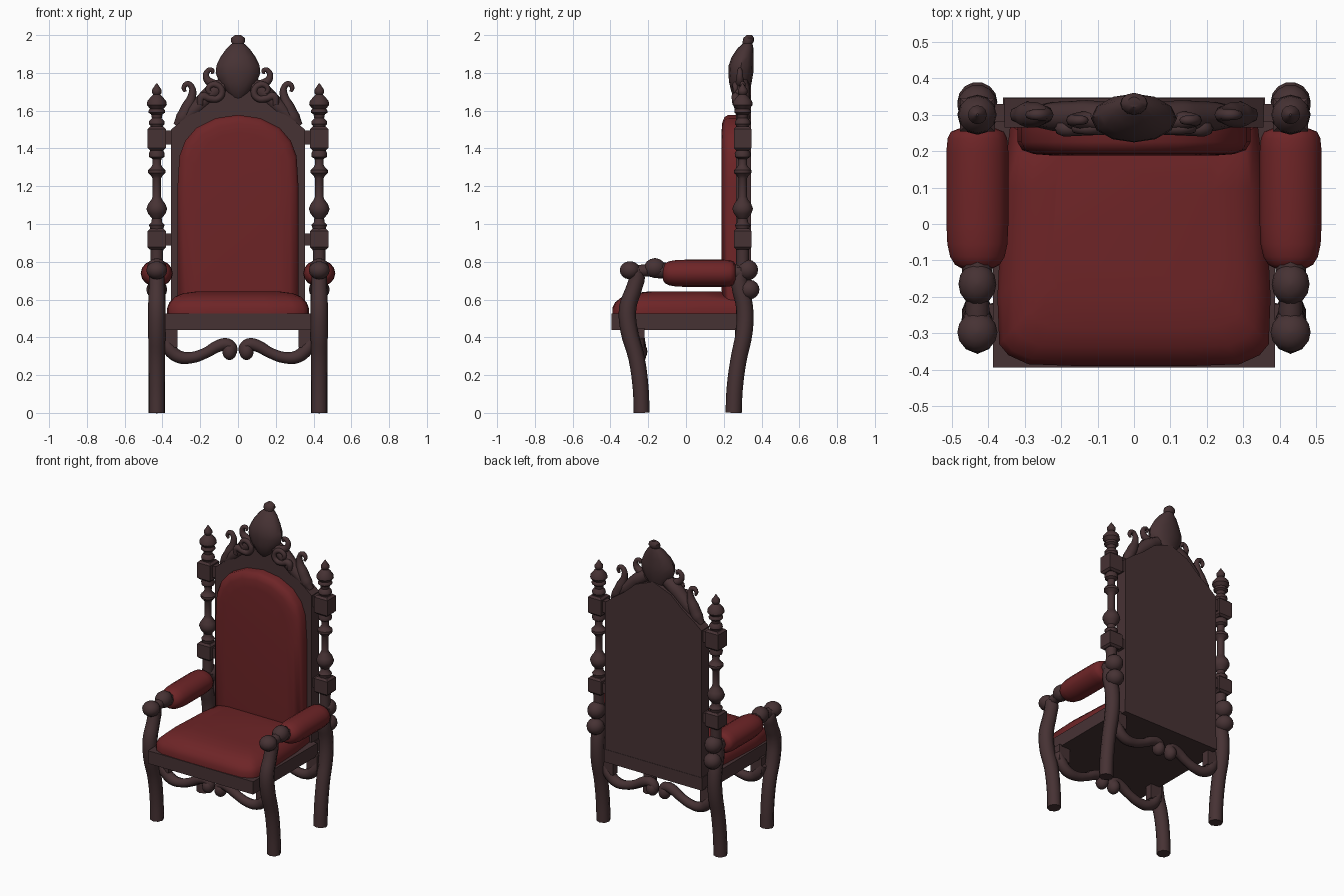
import bpy, bmesh, math
from mathutils import Vector


def material(name, rgb):
    m = bpy.data.materials.new(name)
    m.diffuse_color = (*rgb, 1)
    return m


WOOD = material("dark wood", (0.062, 0.032, 0.034))
RED = material("red upholstery", (0.155, 0.018, 0.020))


def finish(ob, mat, angle=40):
    ob.data.materials.clear()
    ob.data.materials.append(mat)
    bpy.ops.object.select_all(action='DESELECT')
    ob.select_set(True)
    bpy.context.view_layer.objects.active = ob
    bpy.ops.object.shade_smooth_by_angle(angle=math.radians(angle))
    return ob


def loft(name, rings, mat, angle=40):
    """Skin a list of equal-length closed rings and cap both ends."""
    bm = bmesh.new()
    vs = [[bm.verts.new(p) for p in r] for r in rings]
    n = len(vs[0])
    for a, b in zip(vs, vs[1:]):
        for i in range(n):
            bm.faces.new((a[i], a[(i + 1) % n], b[(i + 1) % n], b[i]))
    bm.faces.new(vs[0])
    bm.faces.new(vs[-1])
    bmesh.ops.recalc_face_normals(bm, faces=bm.faces)
    me = bpy.data.meshes.new(name)
    bm.to_mesh(me)
    bm.free()
    ob = bpy.data.objects.new(name, me)
    bpy.context.collection.objects.link(ob)
    return finish(ob, mat, angle)


def box(name, x0, x1, y0, y1, z0, z1, bevel=0.0):
    def ring(z, e):
        return [(x0 + e, y0 + e, z), (x1 - e, y0 + e, z), (x1 - e, y1 - e, z), (x0 + e, y1 - e, z)]
    rings = [ring(z0, 0), ring(z1, 0)]
    if bevel:
        rings = [ring(z0, bevel), ring(z0 + bevel, 0), ring(z1 - bevel, 0), ring(z1, bevel)]
    return loft(name, rings, WOOD, 25)


def ellipse(c, u, v, n=14):
    c, u, v = Vector(c), Vector(u), Vector(v)
    return [c + u * math.cos(2 * math.pi * i / n) + v * math.sin(2 * math.pi * i / n) for i in range(n)]


def lathe(name, x, y, profile, n=12):
    return loft(name, [ellipse((x, y, z), (r, 0, 0), (0, r, 0), n) for z, r in profile], WOOD)


def ball(name, c, rx, ry, rz):
    rings = []
    for k in range(9):
        t = math.pi * (0.03 + 0.94 * k / 8)
        s = math.sin(t)
        rings.append(ellipse((c[0], c[1], c[2] - rz * math.cos(t)), (rx * s, 0, 0), (0, ry * s, 0)))
    return loft(name, rings, WOOD, 60)


def tube(name, pts, mat=WOOD, res=4):
    """Round bar through (x, y, z, radius) points."""
    cu = bpy.data.curves.new(name, 'CURVE')
    cu.dimensions = '3D'
    cu.bevel_depth = 1
    cu.bevel_resolution = 2
    cu.use_fill_caps = True
    cu.resolution_u = res
    sp = cu.splines.new('BEZIER')
    sp.bezier_points.add(len(pts) - 1)
    for b, p in zip(sp.bezier_points, pts):
        b.co = p[:3]
        b.radius = p[3]
        b.handle_left_type = b.handle_right_type = 'AUTO'
    ob = bpy.data.objects.new(name, cu)
    bpy.context.collection.objects.link(ob)
    bpy.ops.object.select_all(action='DESELECT')
    ob.select_set(True)
    bpy.context.view_layer.objects.active = ob
    bpy.ops.object.convert(target='MESH')
    return finish(bpy.context.view_layer.objects.active, mat, 50)


def mirrored(half):
    return half + [(-x, v) for x, v in reversed(half) if x > 1e-6]


# Seat frame and arched back panel
box("seat_frame", -0.387, 0.387, -0.394, 0.28, 0.44, 0.525)
box("back_rail", -0.36, 0.36, 0.27, 0.347, 0.44, 0.525)
arch = mirrored([(0.355, 0.52), (0.355, 1.5), (0.30, 1.545), (0.22, 1.60), (0.13, 1.68), (0, 1.73)])
loft("back_panel", [[(x, y, z) for x, z in arch] for y in (0.265, 0.345)], WOOD)

# Back cushion
outline = mirrored([(0.32, 0.57), (0.32, 1.2), (0.31, 1.36), (0.28, 1.44), (0.22, 1.51),
                    (0.12, 1.56), (0, 1.578)])
loft("back_cushion", [[(x * s, y, 1.07 + (z - 1.07) * (0.4 + 0.6 * s)) for x, z in outline]
                      for y, s in ((0.27, 1), (0.225, 1), (0.203, .96), (0.192, .86), (0.188, .7))], RED, 60)

# Seat cushion
outline = mirrored([(0.34, 0.27), (0.36, 0.1), (0.375, -0.2), (0.37, -0.33), (0.345, -0.36),
                    (0.29, -0.385), (0.15, -0.39)])
loft("seat_cushion", [[(x * s, 0.08 + (y - 0.08) * s, z) for x, y in outline]
                      for z, s in ((0.52, 1), (0.555, 1), (0.585, .97), (0.615, .89), (0.633, .78), (0.642, .6))],
     RED, 60)

for side in (-1, 1):
    X = 0.43 * side

    # Curved front leg rising to a scroll
    tube("front_leg", [(X, -0.235, 0, .042), (X, -0.24, 0.13, .042), (X, -0.262, 0.29, .043), (X, -0.302, 0.44, .046),
                       (X, -0.308, 0.56, .046), (X, -0.272, 0.67, .042), (X, -0.262, 0.73, .042),
                       (X, -0.30, 0.762, .04)])
    ball("front_leg_scroll", (X, -0.297, 0.755), .055, .055, .048)

    # Curved back leg with knuckles
    tube("back_leg", [(X, 0.252, 0, .043), (X, 0.258, 0.13, .043), (X, 0.278, 0.28, .043), (X, 0.308, 0.43, .045),
                      (X, 0.31, 0.56, .045), (X, 0.285, 0.68, .045), (X, 0.29, 0.77, .042)])
    ball("back_leg_knuckle", (X, 0.335, 0.653), .055, .055, .052)
    ball("arm_back_knuckle", (X, 0.325, 0.757), .055, .058, .055)

    # Armrest: wooden core, front knuckle and padded sleeve
    tube("arm_core", [(X, -0.27, 0.745, .034), (X, -0.21, 0.755, .032), (X, -0.15, 0.755, .042), (X, 0.1, 0.74, .042),
                      (X, 0.3, 0.745, .045)])
    ball("arm_front_knuckle", (X, -0.165, 0.767), .052, .058, .052)
    pad = [(-0.122, .5), (-0.112, .72), (-0.09, .88), (-0.055, .97), (0, 1), (0.2, 1), (0.235, .96), (0.253, .86),
           (0.262, .6)]
    loft("arm_pad", [ellipse((X, y, 0.739), (.085 * s, 0, 0), (0, 0, .072 * s), 16) for y, s in pad], RED, 60)

    # Turned post with square blocks and finial
    lathe("back_post", X, 0.30, [
        (0.72, .034), (0.84, .034), (0.98, .036), (0.995, .042), (1.01, .028), (1.03, .026), (1.055, .046),
        (1.08, .055), (1.105, .046), (1.13, .028), (1.145, .022), (1.24, .022), (1.255, .03), (1.27, .046),
        (1.285, .046), (1.30, .03), (1.315, .022), (1.345, .024), (1.355, .04), (1.375, .042), (1.39, .034),
        (1.52, .034), (1.53, .042), (1.545, .04), (1.56, .026), (1.58, .03), (1.59, .044), (1.60, .044),
        (1.61, .036), (1.63, .053), (1.65, .05), (1.675, .03), (1.685, .018), (1.695, .026), (1.71, .026),
        (1.73, .012), (1.745, .003)])
    for z0, z1 in ((0.865, 0.975), (1.39, 1.515)):
        box("post_block", X - .048, X + .048, 0.254, 0.346, z0, z1, 0.012)
    for z0, z1 in ((0.885, 0.95), (1.42, 1.495)):
        a, b = sorted((0.34 * side, 0.40 * side))
        box("post_bracket", a, b, 0.28, 0.33, z0, z1)

    # Scrolled stretchers under the seat, front and back
    for label, y in (("front", -0.245), ("back", 0.285)):
        path = [(.395, .40, .026), (.365, .34, .036), (.315, .298, .034), (.25, .292, .03), (.17, .318, .028),
                (.10, .356, .032), (.055, .362, .032), (.032, .335, .03), (.045, .312, .026)]
        tube(label + "_stretcher", [(x * side, y, z, r) for x, z, r in path])
        ball(label + "_stretcher_scroll", (.045 * side, y, .325), .038, .042, .045)
        box(label + "_stretcher_block", min(.32 * side, .40 * side), max(.32 * side, .40 * side),
            y - .025, y + .025, .345, .45)

    # Carved leaves and scrolls along the arch
    leaves = [
        ("arch_leaf", 0.30, [(.325, 1.52, .02), (.295, 1.56, .036), (.265, 1.62, .034), (.243, 1.68, .022),
                             (.245, 1.725, .016), (.268, 1.742, .015), (.287, 1.722, .012), (.28, 1.70, .008)]),
        ("arch_roll", 0.295, [(.29, 1.55, .025), (.22, 1.615, .04), (.18, 1.655, .042), (.13, 1.70, .045),
                              (.07, 1.74, .04)]),
        ("crest_scroll", 0.262, [(.20, 1.63, .016), (.19, 1.675, .022), (.15, 1.665, .02), (.105, 1.665, .018),
                                 (.085, 1.70, .018), (.11, 1.735, .017), (.15, 1.73, .015), (.155, 1.70, .013),
                                 (.128, 1.695, .01)]),
        ("crest_curl", 0.285, [(.09, 1.73, .03), (.14, 1.745, .024), (.168, 1.775, .018), (.16, 1.81, .014),
                               (.138, 1.815, .012), (.135, 1.795, .008)]),
    ]
    for name, y, path in leaves:
        tube(name, [(x * side, y, z, r) for x, z, r in path])

# Central crest bulb with knob
crest = [(1.665, .03, .295, .03), (1.70, .065, .288, .048), (1.75, .10, .288, .06), (1.80, .118, .29, .066),
         (1.84, .114, .292, .066), (1.885, .092, .30, .058), (1.93, .06, .315, .042), (1.955, .032, .326, .026),
         (1.968, .038, .33, .03), (1.985, .036, .332, .028), (2.0, .016, .335, .014)]
loft("crest_bulb", [ellipse((0, y, z), (rx, 0, 0), (0, ry, 0), 12) for z, rx, y, ry in crest], WOOD)
